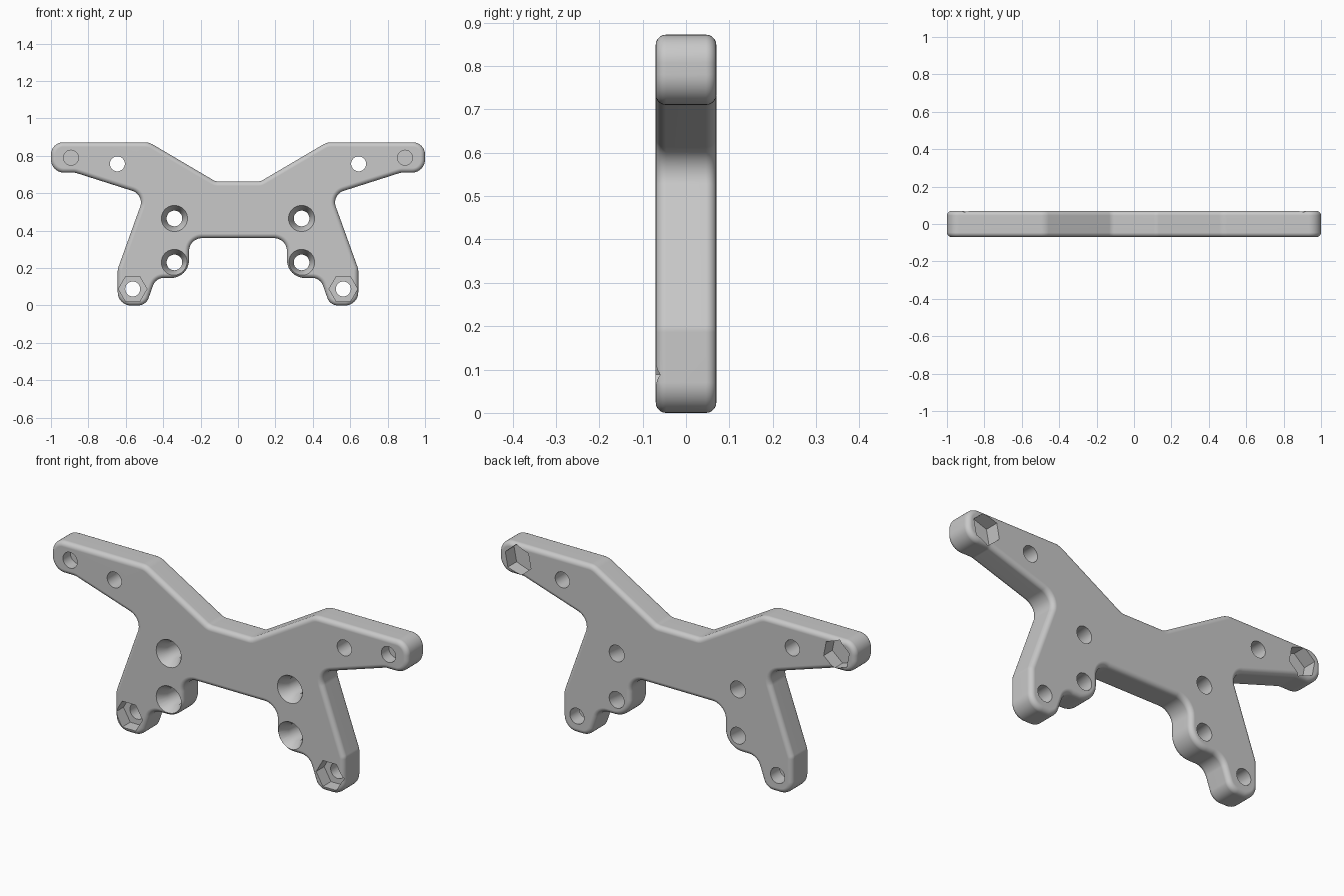
import bpy, bmesh, math
from mathutils import Vector

cube = bpy.data.objects.get("Cube")
if cube:
    bpy.data.objects.remove(cube, do_unlink=True)

HALF = 0.07      # half thickness of the plate
EDGE = 0.024     # rounding of the rims

grey = bpy.data.materials.new("plain grey")
grey.use_nodes = True
colour = (0.58, 0.58, 0.58, 1)
grey.diffuse_color = colour
grey.node_tree.nodes["Principled BSDF"].inputs["Base Color"].default_value = colour


def make_object(name, bm):
    bmesh.ops.recalc_face_normals(bm, faces=bm.faces)
    mesh = bpy.data.meshes.new(name)
    bm.to_mesh(mesh)
    bm.free()
    mesh.materials.append(grey)
    obj = bpy.data.objects.new(name, mesh)
    bpy.context.collection.objects.link(obj)
    return obj


def fillet(corners):
    """Round each (x, z, radius) corner of a closed outline."""
    points = []
    for i, (x, z, r) in enumerate(corners):
        p = Vector((x, z))
        a = (Vector(corners[i - 1][:2]) - p).normalized()
        b = (Vector(corners[(i + 1) % len(corners)][:2]) - p).normalized()
        half = a.angle(b) / 2
        centre = p + (a + b).normalized() * r / math.sin(half)
        start = p + a * r / math.tan(half) - centre
        end = p + b * r / math.tan(half) - centre
        sweep = math.pi - 2 * half
        steps = max(3, round(sweep / math.radians(9)))
        for k in range(steps + 1):
            t = k / steps
            points.append(centre + (start * math.sin((1 - t) * sweep)
                                    + end * math.sin(t * sweep)) / math.sin(sweep))
    return points


def cutter(x, z, rings, sides=40, turn=0.0):
    """Stepped cutter along y; rings are (y, radius)."""
    bm = bmesh.new()
    loops = [[bm.verts.new((x + r * math.cos(turn + math.tau * k / sides), y,
                            z + r * math.sin(turn + math.tau * k / sides)))
              for k in range(sides)] for y, r in rings]
    for a, b in zip(loops, loops[1:]):
        for k in range(sides):
            j = (k + 1) % sides
            bm.faces.new((a[k], a[j], b[j], b[k]))
    bm.faces.new(loops[0])
    bm.faces.new(loops[-1])
    obj = make_object("hole_cutter", bm)
    obj.hide_render = True
    return obj


# Plate outline: the left half from top centre round to bottom centre, mirrored
half_outline = [
    (0.12, 0.663, 0.05), (0.475, 0.872, 0.08), (1.0, 0.872, 0.065),
    (1.0, 0.71, 0.07), (0.87, 0.71, 0.05), (0.50, 0.592, 0.065),
    (0.643, 0.195, 0.05), (0.643, 0.0, 0.07), (0.492, 0.0, 0.06),
    (0.44, 0.147, 0.06), (0.262, 0.147, 0.095), (0.262, 0.36, 0.07),
]
outline = fillet(half_outline + [(-x, z, r) for x, z, r in reversed(half_outline)])

bm = bmesh.new()
face = bm.faces.new([bm.verts.new((p.x, -HALF, p.y)) for p in outline])
extruded = bmesh.ops.extrude_face_region(bm, geom=[face])
bmesh.ops.translate(bm, vec=(0, 2 * HALF, 0),
                    verts=[v for v in extruded["geom"] if isinstance(v, bmesh.types.BMVert)])
bmesh.ops.recalc_face_normals(bm, faces=bm.faces)
rims = [e for e in bm.edges if abs(e.verts[0].co.y - e.verts[1].co.y) < 1e-5]
bmesh.ops.bevel(bm, geom=rims, offset=EDGE, offset_type='OFFSET', segments=5,
                profile=0.5, affect='EDGES', clamp_overlap=False)
plate = make_object("tower_plate", bm)

# Holes and nut pockets, the same on both sides
OUT = HALF + 0.02
cutters = []
for s in (1, -1):
    # arm holes
    cutters.append(cutter(s * 0.645, 0.757, [(-OUT, 0.04), (OUT, 0.04)]))
    # countersunk mounting holes
    for z in (0.465, 0.23):
        cutters.append(cutter(s * 0.34, z, [(-OUT, 0.081), (-0.02, 0.042), (OUT, 0.042)]))
    # foot holes with a nut pocket at the front
    cutters.append(cutter(s * 0.563, 0.088, [(-OUT, 0.04), (OUT, 0.04)]))
    cutters.append(cutter(s * 0.563, 0.088, [(-OUT, 0.076), (-0.005, 0.076)], 6))
    # tip holes, closed by a thin wall from the nut pocket at the back
    cutters.append(cutter(s * 0.893, 0.79, [(-OUT, 0.04), (-0.01, 0.04)]))
    cutters.append(cutter(s * 0.893, 0.79, [(0.0, 0.076), (OUT, 0.076)], 6,
                          math.radians(90 - s * 11)))

bpy.ops.object.select_all(action='DESELECT')
bpy.context.view_layer.objects.active = plate
plate.select_set(True)
for c in cutters:
    mod = plate.modifiers.new("cut", 'BOOLEAN')
    mod.operation = 'DIFFERENCE'
    mod.solver = 'EXACT'
    mod.object = c
    bpy.ops.object.modifier_apply(modifier=mod.name)
    bpy.data.objects.remove(c, do_unlink=True)

# Smooth rims, crisp holes
bpy.ops.object.shade_smooth_by_angle(angle=math.radians(30))
weighted = plate.modifiers.new("flat_faces", 'WEIGHTED_NORMAL')
weighted.keep_sharp = True
